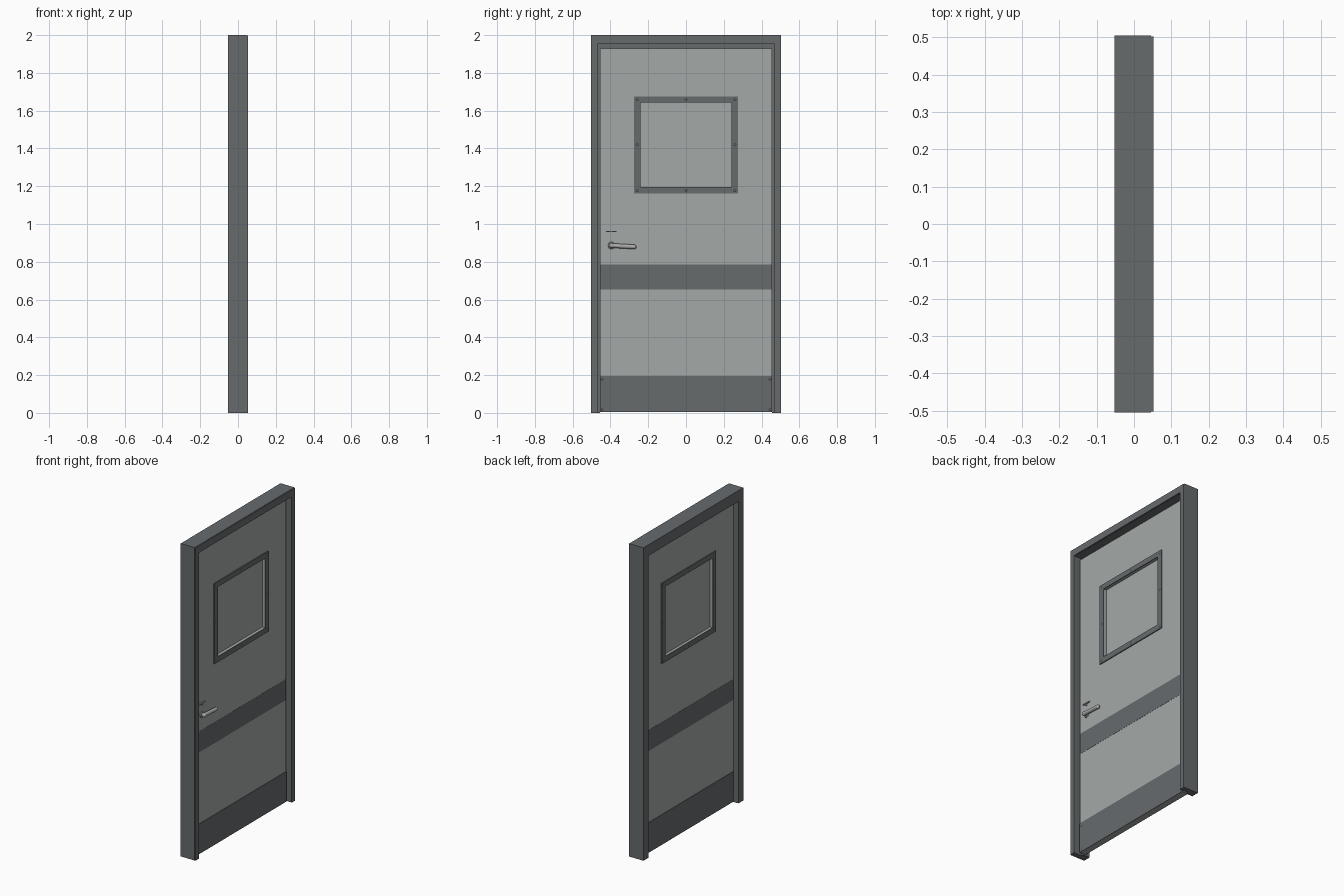
import bpy, bmesh, math
from mathutils import Vector, Matrix

cube = bpy.data.objects.get("Cube")
if cube:
    bpy.data.objects.remove(cube, do_unlink=True)


def material(name, rgb):
    m = bpy.data.materials.new(name)
    m.use_nodes = True
    m.diffuse_color = (*rgb, 1)
    m.node_tree.nodes["Principled BSDF"].inputs["Base Color"].default_value = (*rgb, 1)
    return m


DARK = material("dark grey paint", (0.135, 0.147, 0.152))
LIGHT = material("light grey paint", (0.37, 0.395, 0.39))
METAL = material("brushed metal", (0.4, 0.4, 0.4))


def finish(name, bm, mat, smooth=False):
    bmesh.ops.recalc_face_normals(bm, faces=bm.faces)
    mesh = bpy.data.meshes.new(name)
    bm.to_mesh(mesh)
    bm.free()
    mesh.materials.append(mat)
    ob = bpy.data.objects.new(name, mesh)
    bpy.context.collection.objects.link(ob)
    if smooth:
        bpy.ops.object.select_all(action='DESELECT')
        ob.select_set(True)
        bpy.context.view_layer.objects.active = ob
        bpy.ops.object.shade_smooth_by_angle(angle=math.radians(40))
    return ob


def extrude_x(bm, x0, x1):
    """Give a flat sheet at x0 its thickness up to x1."""
    out = bmesh.ops.extrude_face_region(bm, geom=bm.faces[:])
    verts = [g for g in out["geom"] if isinstance(g, bmesh.types.BMVert)]
    bmesh.ops.translate(bm, verts=verts, vec=(x1 - x0, 0, 0))


def panel(name, x0, x1, outline, mat):
    bm = bmesh.new()
    bm.faces.new([bm.verts.new((x0, y, z)) for y, z in outline])
    extrude_x(bm, x0, x1)
    return finish(name, bm, mat)


def rect(half, z0, z1):
    return [(-half, z0), (half, z0), (half, z1), (-half, z1)]


def ring(name, x0, x1, outer, inner, mat):
    bm = bmesh.new()
    a, b = ([bm.verts.new((x0, y, z)) for y, z in r] for r in (outer, inner))
    for i in range(4):
        j = (i + 1) % 4
        bm.faces.new((a[i], a[j], b[j], b[i]))
    extrude_x(bm, x0, x1)
    return finish(name, bm, mat)


def portal(name, x0, x1, half, top, inset=0):
    """Door surround: two jambs and a head in one profile."""
    o = 0.504 - inset
    t = 2 - inset
    panel(name, x0, x1, [(-o, 0), (-half, 0), (-half, top), (half, top),
                         (half, 0), (o, 0), (o, t), (-o, t)], DARK)


def rod(name, a, b, r0, r1, mat, segments=20):
    a, b = Vector(a), Vector(b)
    bm = bmesh.new()
    turn = (b - a).to_track_quat('Z', 'Y').to_matrix().to_4x4()
    bmesh.ops.create_cone(bm, cap_ends=True, segments=segments, radius1=r0, radius2=r1,
                          depth=(b - a).length,
                          matrix=Matrix.Translation((a + b) / 2) @ turn)
    return finish(name, bm, mat, True)


# Surround: stop, rebated body and thin front trim
portal("frame_stop", -0.052, -0.005, 0.455, 1.93)
portal("frame_body", -0.005, 0.046, 0.47, 1.953)
portal("frame_trim", 0.046, 0.052, 0.468, 1.955, 0.002)

# Door leaf with a window opening
FRONT, BACK = 0.02, -0.016
WIN = rect(0.24, 1.197, 1.643)
ring("door_leaf", BACK, FRONT, rect(0.455, 0.004, 1.93), WIN, LIGHT)
panel("window_pane", -0.002, 0.004, rect(0.24, 1.197, 1.643), LIGHT)

# Plates repeated on both sides of the leaf
for side, x, d in (("front", FRONT, 1), ("back", BACK, -1)):
    panel(side + "_band", x, x + d * 0.001, rect(0.455, 0.653, 0.785), DARK)
    panel(side + "_kick_plate", x, x + d * 0.003, rect(0.455, 0.004, 0.196), DARK)
    ring(side + "_window_surround", x, x + d * 0.006, rect(0.274, 1.162, 1.676), WIN, DARK)

    # Screws around the window and at the kick plate corners
    spots = [(y, z, 0.006) for y in (-0.258, 0, 0.258) for z in (1.178, 1.42, 1.66)
             if y or z != 1.42]
    spots += [(y, z, 0.003) for y in (-0.445, 0.445) for z in (0.018, 0.18)]
    for y, z, h in spots:
        rod(side + "_screw", (x + d * h, y, z), (x + d * (h + 0.002), y, z),
            0.006, 0.004, METAL, 10)

# Lever handle on the front
PIVOT = (0.038, -0.395, 0.886)
TIP = (0.038, -0.275, 0.879)
rod("handle_rose", (FRONT, -0.395, 0.886), (0.026, -0.395, 0.886), 0.019, 0.017, METAL)
rod("handle_spindle", (FRONT, -0.395, 0.886), PIVOT, 0.011, 0.011, METAL)
rod("handle_lever", PIVOT, TIP, 0.012, 0.012, METAL)
for name, end, r in (("handle_hub", PIVOT, 0.014), ("handle_tip", TIP, 0.012)):
    bm = bmesh.new()
    bmesh.ops.create_uvsphere(bm, u_segments=20, v_segments=12, radius=r,
                              matrix=Matrix.Translation(end))
    finish(name, bm, METAL, True)

# Small latch above the lever
panel("latch_bar", FRONT, 0.028, [(y - 0.395, z) for y, z in rect(0.028, 0.957, 0.963)], METAL)
panel("latch_stem", FRONT, 0.025, [(y - 0.395, z) for y, z in rect(0.004, 0.944, 0.957)], METAL)
